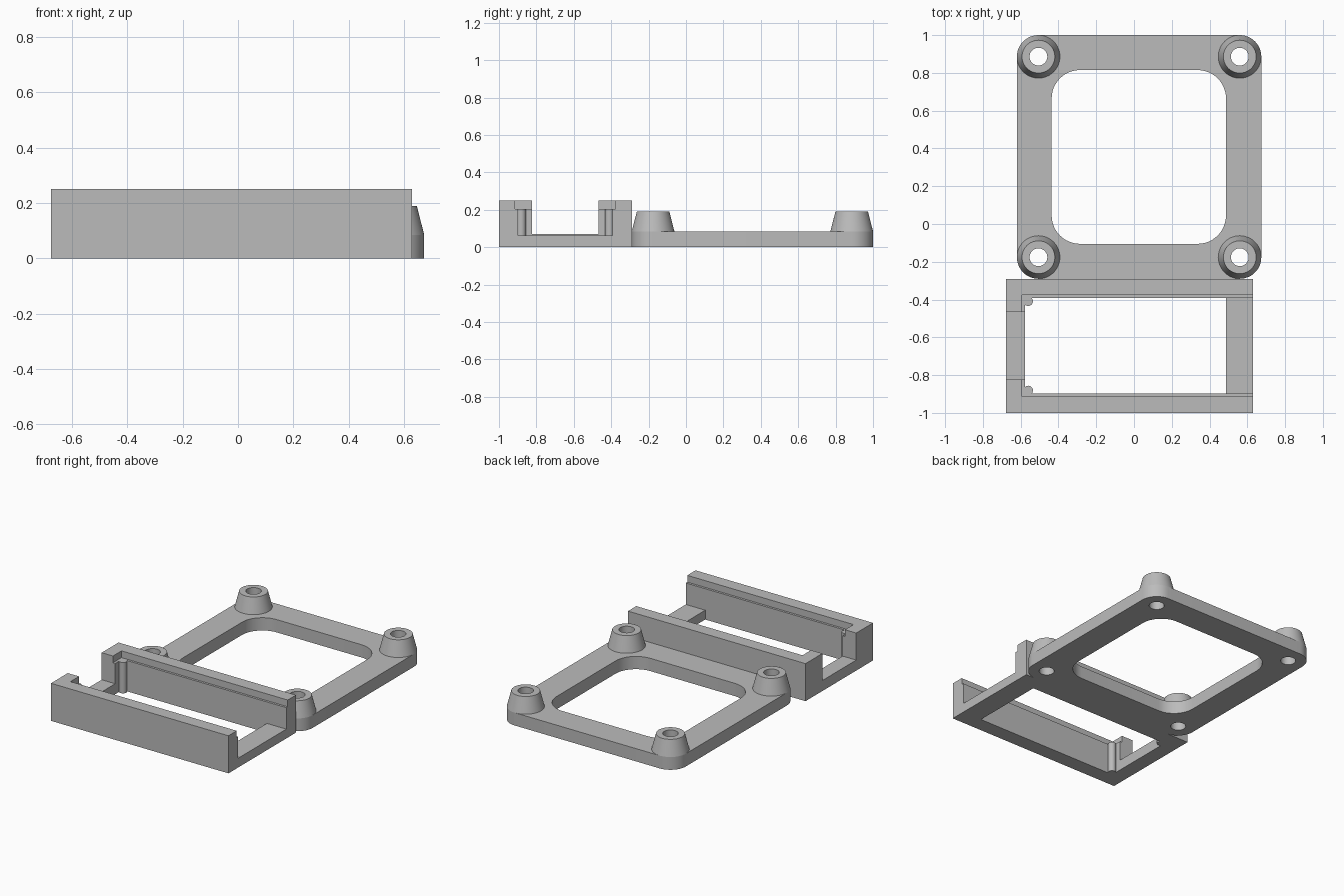
import bpy, bmesh, math
from mathutils import Vector

cube = bpy.data.objects.get("Cube")
if cube:
    bpy.data.objects.remove(cube, do_unlink=True)

grey = bpy.data.materials.new("plain grey")
grey.use_nodes = True
colour = (0.5, 0.5, 0.5, 1)
grey.diffuse_color = colour
grey.node_tree.nodes["Principled BSDF"].inputs["Base Color"].default_value = colour


def finish(name, bm):
    bmesh.ops.recalc_face_normals(bm, faces=bm.faces)
    mesh = bpy.data.meshes.new(name)
    bm.to_mesh(mesh)
    bm.free()
    mesh.materials.append(grey)
    obj = bpy.data.objects.new(name, mesh)
    bpy.context.collection.objects.link(obj)
    return obj


def smooth(obj):
    bpy.ops.object.select_all(action='DESELECT')
    obj.select_set(True)
    bpy.context.view_layer.objects.active = obj
    bpy.ops.object.shade_smooth_by_angle(angle=math.radians(35))


def prism(name, points, offset):
    """Extrude a closed outline of 3D points along an offset."""
    bm = bmesh.new()
    face = bm.faces.new([bm.verts.new(p) for p in points])
    ext = bmesh.ops.extrude_face_region(bm, geom=[face], use_keep_orig=True)
    verts = [g for g in ext["geom"] if isinstance(g, bmesh.types.BMVert)]
    bmesh.ops.translate(bm, verts=verts, vec=Vector(offset))
    return finish(name, bm)


def box(name, x0, x1, y0, y1, z0, z1):
    return prism(name, [(x0, y0, z0), (x1, y0, z0), (x1, y1, z0), (x0, y1, z0)],
                 (0, 0, z1 - z0))


def arc(cx, cy, r, start, sweep, steps):
    return [(cx + r * math.cos(start + sweep * i / steps),
             cy + r * math.sin(start + sweep * i / steps)) for i in range(steps + 1)]


def rounded(x0, x1, y0, y1, r):
    corners = [(x1 - r, y1 - r), (x0 + r, y1 - r), (x0 + r, y0 + r), (x1 - r, y0 + r)]
    q = math.pi / 2
    return [p for i, (cx, cy) in enumerate(corners) for p in arc(cx, cy, r, i * q, q, 12)]


# Mounting frame: rounded plate with a window and four bolt holes
PLATE, BOSS_TOP, HOLE, FOOT, CROWN = 0.085, 0.19, 0.047, 0.114, 0.087
centres = [(x, y) for x in (-0.506, 0.56) for y in (-0.176, 0.886)]
outlines = [rounded(-0.62, 0.674, -0.29, 1.0, FOOT),
            rounded(-0.436, 0.487, -0.105, 0.815, 0.15)]
outlines += [arc(x, y, HOLE, 0, math.tau, 48)[:-1] for x, y in centres]
curve = bpy.data.curves.new("mounting_frame", 'CURVE')
curve.dimensions = '2D'
curve.fill_mode = 'BOTH'
curve.extrude = PLATE / 2
for pts in outlines:
    spline = curve.splines.new('POLY')
    spline.points.add(len(pts) - 1)
    for point, (x, y) in zip(spline.points, pts):
        point.co = (x, y, 0, 1)
    spline.use_cyclic_u = True
curve.materials.append(grey)
frame = bpy.data.objects.new("mounting_frame", curve)
bpy.context.collection.objects.link(frame)
frame.location.z = PLATE / 2
bpy.ops.object.select_all(action='DESELECT')
frame.select_set(True)
bpy.context.view_layer.objects.active = frame
bpy.ops.object.convert(target='MESH')
frame = bpy.context.view_layer.objects.active
bm = bmesh.new()
bm.from_mesh(frame.data)
bmesh.ops.remove_doubles(bm, verts=bm.verts, dist=0.0001)
bmesh.ops.recalc_face_normals(bm, faces=bm.faces)
bm.to_mesh(frame.data)
bm.free()
smooth(frame)

# Tapered bosses, each a hollow cone standing on the frame
for n, (x, y) in enumerate(centres):
    bm = bmesh.new()
    profile = [(HOLE, PLATE), (FOOT, PLATE), (CROWN, BOSS_TOP), (HOLE, BOSS_TOP)]
    rings = [[bm.verts.new((px, py, z)) for px, py in arc(x, y, r, 0, math.tau, 48)[:-1]]
             for r, z in profile]
    for a, b in zip(rings, rings[1:] + rings[:1]):
        for i in range(48):
            j = (i + 1) % 48
            bm.faces.new((a[i], a[j], b[j], b[i]))
    smooth(finish(f"boss_{n + 1}", bm))

# Tray: stepped long walls, corner returns and ledge posts, mirrored front to back
X0, X1, TOP, LEDGE = -0.677, 0.63, 0.25, 0.205
for side, edge, s in (("front", -1.0, 1), ("back", -0.29, -1)):
    step = [(0, 0), (0.102, 0), (0.102, LEDGE), (0.087, LEDGE), (0.087, TOP), (0, TOP)]
    prism(f"{side}_wall", [(X0, edge + s * d, z) for d, z in step], (X1 - X0, 0, 0))
    step = [(X0, 0), (-0.577, 0), (-0.577, LEDGE), (-0.594, LEDGE), (-0.594, TOP), (X0, TOP)]
    prism(f"{side}_corner_return", [(x, edge + s * 0.087, z) for x, z in step],
          (0, s * 0.09, 0))
    post = arc(-0.56, edge + s * 0.119, 0.025, 0, math.tau, 24)[:-1]
    smooth(prism(f"{side}_post", [(x, y, 0) for x, y in post], (0, 0, LEDGE)))

# Low sills closing both ends of the tray
box("right_sill", X0, -0.577, -0.9, -0.39, 0, 0.07)
box("left_sill", 0.487, X1, -0.9, -0.39, 0, 0.062)
